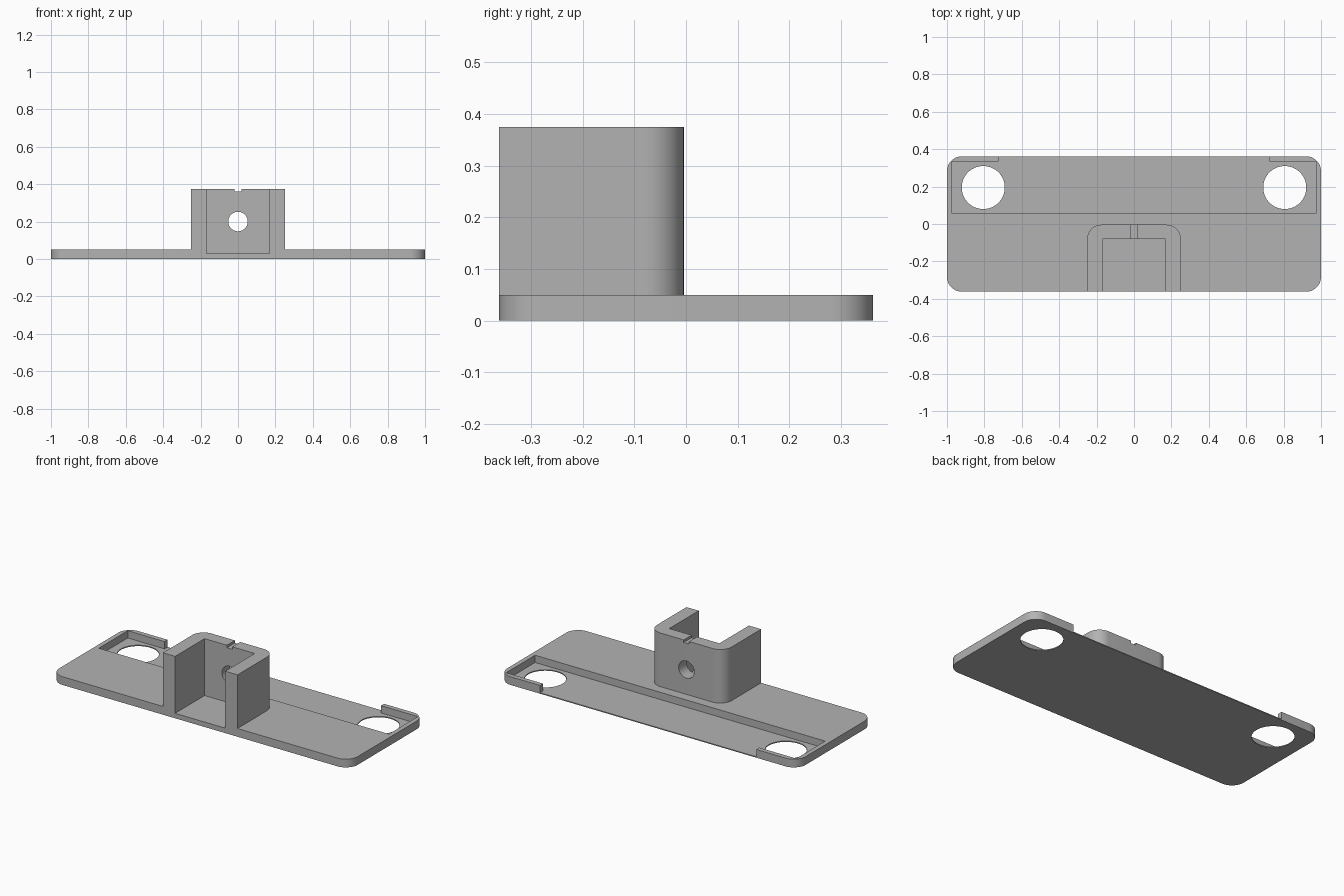
import bpy, bmesh, math
from mathutils import Matrix

if "Cube" in bpy.data.objects:
    bpy.data.objects.remove(bpy.data.objects["Cube"])

grey = bpy.data.materials.new("plain grey")
grey.diffuse_color = (0.45, 0.45, 0.45, 1)
grey.use_nodes = True
grey.node_tree.nodes["Principled BSDF"].inputs["Base Color"].default_value = grey.diffuse_color


def add_object(name, bm):
    bmesh.ops.recalc_face_normals(bm, faces=bm.faces)
    mesh = bpy.data.meshes.new(name)
    bm.to_mesh(mesh)
    bm.free()
    mesh.materials.append(grey)
    obj = bpy.data.objects.new(name, mesh)
    bpy.context.collection.objects.link(obj)
    return obj


def block(name, x, y, z, r_front=0, r_back=0, steps=12):
    """Upright block between (min, max) pairs, with rounded front and back corners."""
    bm = bmesh.new()
    corners = [(x[1], y[1], -1, -1, r_back, 0), (x[0], y[1], 1, -1, r_back, 90),
               (x[0], y[0], 1, 1, r_front, 180), (x[1], y[0], -1, 1, r_front, 270)]
    outline = []
    for cx, cy, sx, sy, r, start in corners:
        n = steps if r else 0
        for i in range(n + 1):
            a = math.radians(start + (90 * i / n if n else 0))
            outline.append(bm.verts.new((cx + sx * r + r * math.cos(a),
                                         cy + sy * r + r * math.sin(a), z[0])))
    face = bm.faces.new(outline)
    top = bmesh.ops.extrude_face_region(bm, geom=[face])["geom"]
    bmesh.ops.translate(bm, vec=(0, 0, z[1] - z[0]),
                        verts=[v for v in top if isinstance(v, bmesh.types.BMVert)])
    return add_object(name, bm)


def cylinder(name, centre, radius, depth, turn=0):
    bm = bmesh.new()
    bmesh.ops.create_cone(bm, cap_ends=True, segments=64, radius1=radius, radius2=radius,
                          depth=depth,
                          matrix=Matrix.Translation(centre) @ Matrix.Rotation(turn, 4, "X"))
    return add_object(name, bm)


def combine(target, tool, operation):
    mod = target.modifiers.new(tool.name, "BOOLEAN")
    mod.object, mod.operation, mod.solver = tool, operation, "EXACT"
    bpy.context.view_layer.objects.active = target
    bpy.ops.object.modifier_apply(modifier=mod.name)
    bpy.data.objects.remove(tool)


# base plate with the upright bracket joined on
plate = block("mounting_plate", (-1, 1), (-0.362, 0.362), (0, 0.05), 0.08, 0.08)
bracket = block("bracket", (-0.25, 0.25), (-0.362, -0.004), (0.02, 0.375), 0, 0.075)
combine(plate, bracket, "UNION")

cutters = [
    # bracket pocket, open at the front and top
    block("pocket", (-0.168, 0.168), (-0.5, -0.08), (0.03, 0.5)),
    # bolt hole and small notch in the bracket's back wall
    cylinder("bolt_hole", (0, -0.04, 0.2), 0.052, 0.16, math.pi / 2),
    block("notch", (-0.018, 0.018), (-0.12, 0.05), (0.36, 0.5)),
    # shallow tray along the back, with its wide rear opening
    block("tray", (-0.972, 0.972), (0.056, 0.333), (0.006, 0.2)),
    block("tray_opening", (-0.725, 0.725), (0.3, 0.5), (0.006, 0.2)),
]
# large round holes through the tray floor
for side in (-1, 1):
    cutters.append(cylinder("plate_hole", (side * 0.806, 0.195, 0), 0.115, 0.2))
for cutter in cutters:
    combine(plate, cutter, "DIFFERENCE")

bpy.ops.object.select_all(action="DESELECT")
plate.select_set(True)
bpy.context.view_layer.objects.active = plate
bpy.ops.object.shade_smooth_by_angle(angle=math.radians(30))
